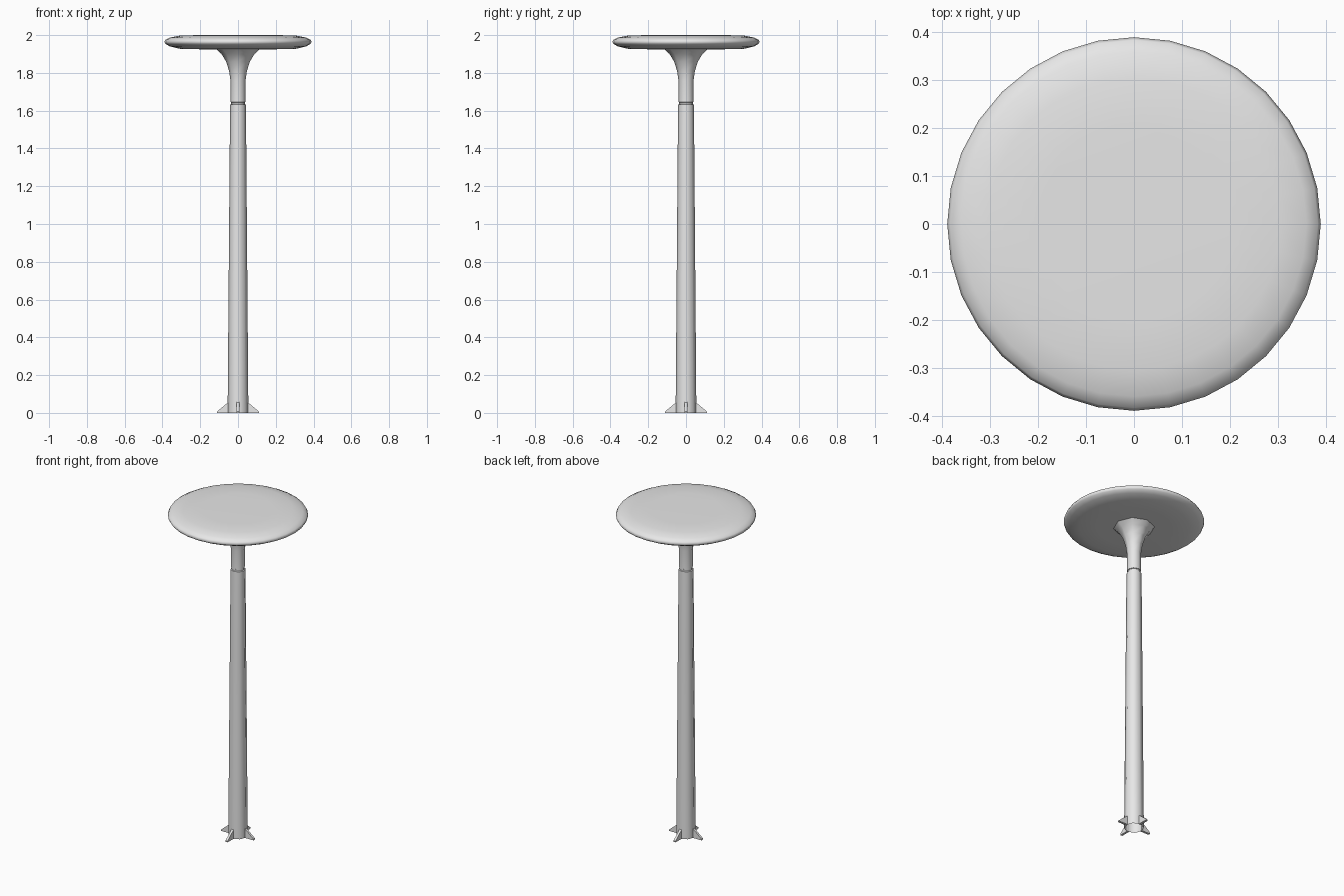
import bpy
import bmesh
from math import cos, sin, pi, radians

cube = bpy.data.objects.get("Cube")
if cube:
    bpy.data.objects.remove(cube)

grey = bpy.data.materials.new("light grey")
grey.use_nodes = True
grey.diffuse_color = (0.8, 0.8, 0.8, 1)
grey.node_tree.nodes["Principled BSDF"].inputs["Base Color"].default_value = (0.8, 0.8, 0.8, 1)


def finish(name, bm, smooth_angle):
    """Turn a bmesh into a shaded, coloured object."""
    bmesh.ops.recalc_face_normals(bm, faces=bm.faces)
    mesh = bpy.data.meshes.new(name)
    bm.to_mesh(mesh)
    bm.free()
    mesh.materials.append(grey)
    obj = bpy.data.objects.new(name, mesh)
    bpy.context.collection.objects.link(obj)
    bpy.ops.object.select_all(action='DESELECT')
    obj.select_set(True)
    bpy.context.view_layer.objects.active = obj
    bpy.ops.object.shade_smooth_by_angle(angle=radians(smooth_angle))
    return obj


def lathe(name, profile, sides, smooth_angle, capped=False):
    """Sweep (radius, height) points around the vertical axis."""
    bm = bmesh.new()
    rings = []
    for r, z in profile:
        rings.append([bm.verts.new((r * cos(2 * pi * i / sides), r * sin(2 * pi * i / sides), z))
                      for i in range(sides)])
    for low, high in zip(rings, rings[1:]):
        for i in range(sides):
            j = (i + 1) % sides
            bm.faces.new((low[i], low[j], high[j], high[i]))
    if capped:
        bm.faces.new(rings[0])
        bm.faces.new(rings[-1])
    return finish(name, bm, smooth_angle)


# Tapered pole, open at the ground, with a narrow groove at its top
lathe("pole", [(0.055, 0), (0.042, 1.632), (0.036, 1.634), (0.036, 1.644)], 8, 50)

# Neck flaring out to carry the disc
lathe("flared_neck", [(0.036, 1.644), (0.04, 1.646), (0.04, 1.76), (0.047, 1.81),
                      (0.063, 1.86), (0.087, 1.90), (0.12, 1.93)], 8, 50)

# Rounded disc on top
lathe("top_disc", [(0.2, 1.925), (0.305, 1.927), (0.36, 1.94), (0.384, 1.953), (0.39, 1.964),
                   (0.384, 1.975), (0.36, 1.987), (0.305, 1.998), (0.2, 2.0)], 32, 60, True)

# Four triangular fins around the foot
for k, side in enumerate(("left", "back", "right", "front")):
    bm = bmesh.new()
    c, s = cos(k * pi / 2), sin(k * pi / 2)
    outline = [(0.05, 0), (0.11, 0), (0.11, 0.008), (0.05, 0.058)]
    faces = [[bm.verts.new((r * c - t * s, r * s + t * c, z)) for r, z in outline]
             for t in (-0.007, 0.007)]
    for f in faces:
        bm.faces.new(f)
    for i in range(4):
        j = (i + 1) % 4
        bm.faces.new((faces[0][i], faces[0][j], faces[1][j], faces[1][i]))
    finish("fin_" + side, bm, 30)
